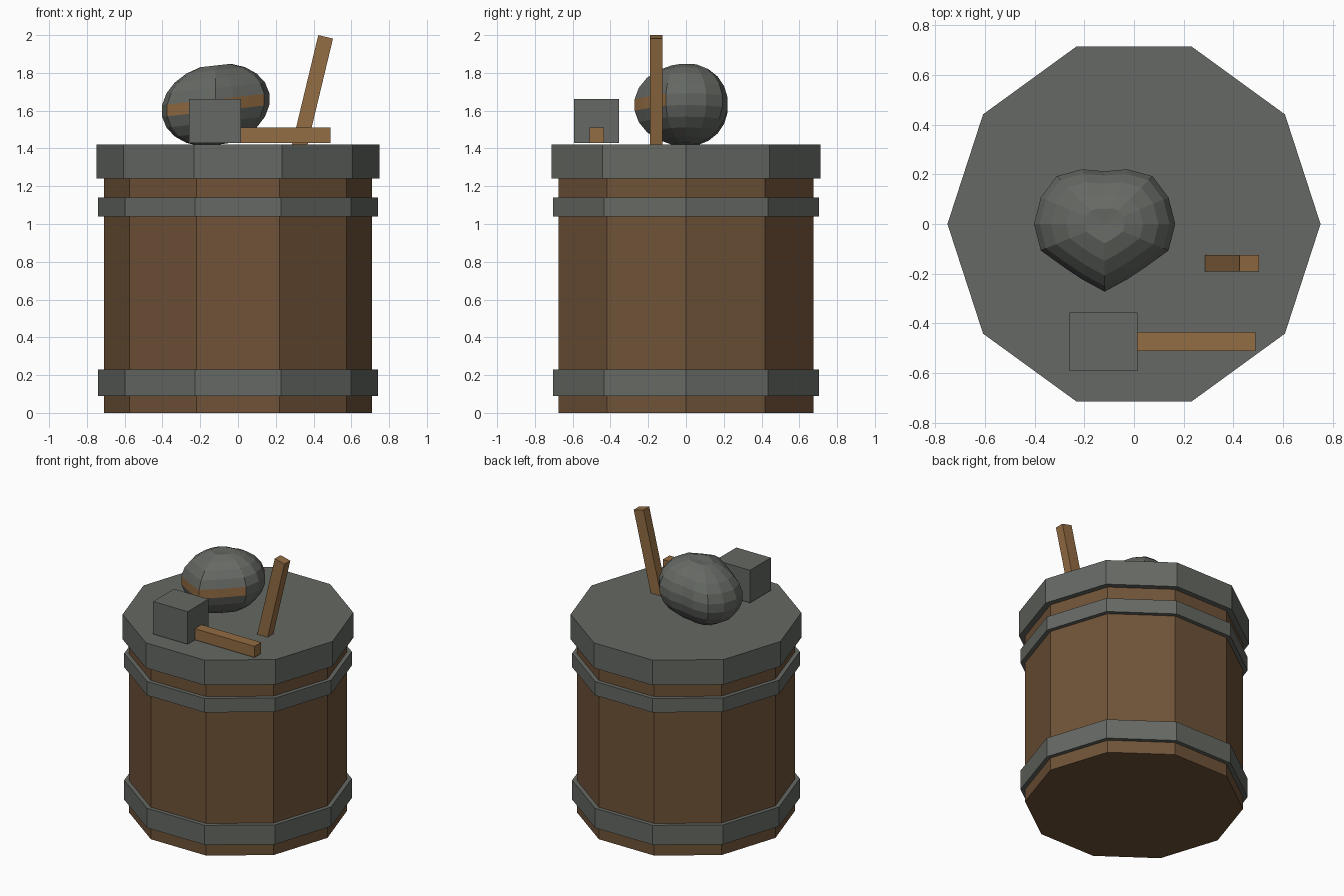
import bpy, bmesh, math
from mathutils import Vector

if "Cube" in bpy.data.objects:
    bpy.data.objects.remove(bpy.data.objects["Cube"])


def material(name, rgb):
    m = bpy.data.materials.new(name)
    m.diffuse_color = (*rgb, 1)
    m.use_nodes = True
    m.node_tree.nodes["Principled BSDF"].inputs["Base Color"].default_value = m.diffuse_color
    return m


iron = material("dull iron", (0.130, 0.140, 0.125))
wood = material("dark wood", (0.160, 0.086, 0.040))
pale = material("pale wood", (0.290, 0.150, 0.057))


def finish(name, bm, *mats):
    bmesh.ops.recalc_face_normals(bm, faces=bm.faces)
    mesh = bpy.data.meshes.new(name)
    bm.to_mesh(mesh)
    bm.free()
    for m in mats:
        mesh.materials.append(m)
    ob = bpy.data.objects.new(name, mesh)
    bpy.context.collection.objects.link(ob)
    return ob


def decagon(name, radius, z0, z1, mat):
    bm = bmesh.new()
    base = [bm.verts.new((radius * math.cos(i * math.tau / 10),
                          radius * math.sin(i * math.tau / 10), z0)) for i in range(10)]
    face = bm.faces.new(base)
    top = bmesh.ops.extrude_face_region(bm, geom=[face], use_keep_orig=True)["geom"]
    verts = [v for v in top if isinstance(v, bmesh.types.BMVert)]
    bmesh.ops.translate(bm, verts=verts, vec=(0, 0, z1 - z0))
    return finish(name, bm, mat)


def box(name, center, size, mat, tilt=0):
    bm = bmesh.new()
    bmesh.ops.create_cube(bm, size=1)
    bmesh.ops.scale(bm, verts=bm.verts, vec=size)
    ob = finish(name, bm, mat)
    ob.location = center
    ob.rotation_euler.y = math.radians(tilt)
    return ob


# Barrel with two hoops and a lid
decagon("barrel_body", 0.71, 0.0, 1.25, wood)
decagon("lower_hoop", 0.74, 0.09, 0.23, iron)
decagon("upper_hoop", 0.74, 1.04, 1.14, iron)
decagon("barrel_lid", 0.75, 1.24, 1.42, iron)

# Hammer lying on the lid, and a leaning stick
box("hammer_head", (-0.122, -0.474, 1.546), (0.274, 0.236, 0.234), iron)
box("hammer_handle", (0.252, -0.473, 1.47), (0.474, 0.076, 0.08), pale)
box("leaning_stick", (0.394, -0.158, 1.699), (0.08, 0.065, 0.60), pale, 13.5)

# Lobed helmet: rounded heart outline, mirrored left to right, leaning to one side
half = [0.272, 0.240, 0.240, 0.278, 0.284, 0.278, 0.272, 0.238, 0.212]  # front to back
radii = half + half[-2:0:-1]
N, ROWS = len(radii), 11
C = Vector((-0.118, 0, 1.63))
bm = bmesh.new()


def helmet_vert(r, a, z):
    x = r * math.cos(a)
    return bm.verts.new(C + Vector((x, r * math.sin(a), z + 0.11 * x)))


rings = []
for j in range(1, ROWS):
    t = math.pi * j / ROWS
    rings.append([helmet_vert(radii[i] * math.sin(t) / math.cos(math.pi / 22),
                              -math.pi / 2 + i * math.tau / N,
                              0.218 * math.cos(t)) for i in range(N)])
top, bottom = helmet_vert(0, 0, 0.204), helmet_vert(0, 0, -0.212)
for i in range(N):
    k = (i + 1) % N
    bm.faces.new((top, rings[0][i], rings[0][k]))
    bm.faces.new((bottom, rings[-1][k], rings[-1][i]))
    for j in range(ROWS - 2):
        f = bm.faces.new((rings[j][i], rings[j + 1][i], rings[j + 1][k], rings[j][k]))
        # Visor strip across the front of the middle row
        if j == ROWS // 2 - 1 and (i < 3 or i >= N - 3):
            f.material_index = 1
finish("helmet", bm, iron, pale)
